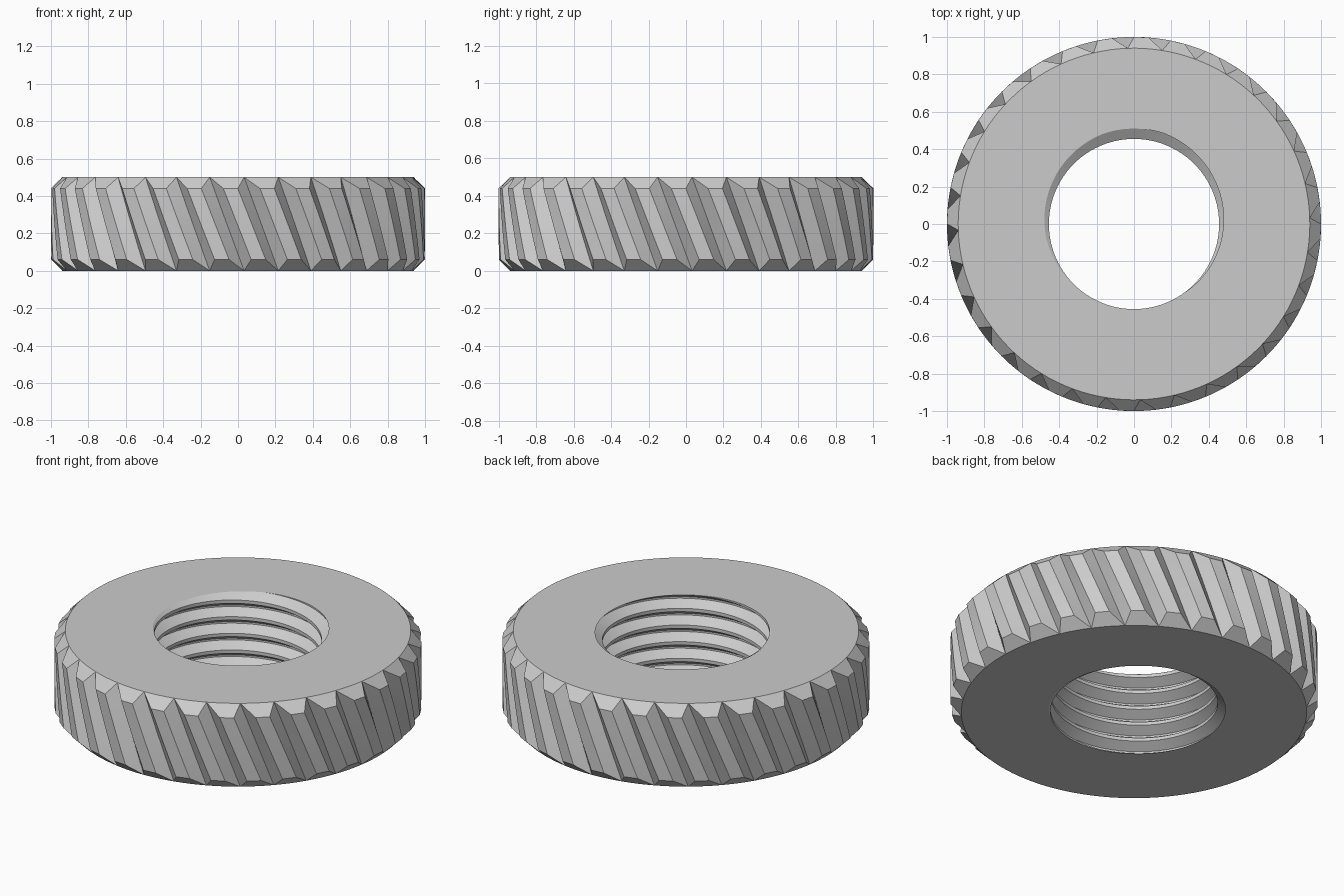
import bpy, bmesh, math
from mathutils import Vector

old = bpy.data.objects.get("Cube")
if old:
    bpy.data.objects.remove(old, do_unlink=True)

HEIGHT, CHAMFER, RADIUS = 0.5, 0.06, 1.0
RIM = RADIUS - CHAMFER                  # rim and groove floor radius
TEETH, SUB = 32, 4
PITCH = math.tau / TEETH                # the grooves twist by one tooth
OFFSET = math.radians(2)
HALF = math.radians(3.4)                # half of the groove opening
CREST, ROOT, LEAD = 0.455, 0.51, 0.1    # bore thread
STEPS = 6
COLS = TEETH * SUB

bm = bmesh.new()


def polar(r, a, z):
    return Vector((r * math.cos(a), r * math.sin(a), z))


def face(points):
    """Add a face, leaving out coincident corners."""
    kept = []
    for p in points:
        if all((p - q).length > 1e-6 for q in kept):
            kept.append(p)
    if len(kept) > 2:
        bm.faces.new([bm.verts.new(p) for p in kept])


def valley(k, t):
    z = HEIGHT * t
    return polar(RIM, OFFSET + (k - t) * PITCH, z)


def crest(k, t, side):
    z = CHAMFER + (HEIGHT - 2 * CHAMFER) * t
    return polar(RADIUS, OFFSET + (k - z / HEIGHT) * PITCH + side * HALF, z)


def column_angle(i):
    return OFFSET + i * math.tau / COLS


# Slanted teeth with V grooves between them
for k in range(TEETH):
    for s in range(STEPS):
        t, u = s / STEPS, (s + 1) / STEPS
        lines = [
            (valley(k, t), valley(k, u)),
            (crest(k, t, 1), crest(k, u, 1)),
            (crest(k + 1, t, -1), crest(k + 1, u, -1)),
            (valley(k + 1, t), valley(k + 1, u)),
        ]
        for (a, b), (c, d) in zip(lines, lines[1:]):
            face([a, c, d, b])
    # Chamfer at both ends of the tooth
    for t in (0, 1):
        first = (k - t) * SUB
        arc = [polar(RIM, column_angle(first + j), HEIGHT * t) for j in range(SUB + 1)]
        face(arc + [crest(k + 1, t, -1), crest(k, t, 1)])


# Helical thread in the bore
def thread_radius(z, a):
    u = (z - HEIGHT) / LEAD - (a - math.pi / 2) / math.tau
    w = abs(u - round(u))               # 0 at the root, 0.5 at the crest
    blend = min(max((w - 0.05) / 0.35, 0), 1)
    return ROOT + (CREST - ROOT) * blend


def thread_column(i):
    a = column_angle(i)
    turn = (a - math.pi / 2) / math.tau
    points = []
    for m in range(-8, 4):
        for u in (-0.05, 0.05, 0.4, 0.6):
            z = HEIGHT + LEAD * (m + u + turn)
            z = min(max(z, 0), HEIGHT)
            points.append(polar(thread_radius(z, a), a, z))
    return points


for i in range(COLS):
    left, right = thread_column(i), thread_column(i + 1)
    for j in range(len(left) - 1):
        face([left[j], right[j], right[j + 1], left[j + 1]])
    # Flat end faces
    for end, z in ((0, 0), (-1, HEIGHT)):
        face([left[end], right[end],
              polar(RIM, column_angle(i + 1), z), polar(RIM, column_angle(i), z)])

bmesh.ops.remove_doubles(bm, verts=bm.verts, dist=1e-5)
bmesh.ops.recalc_face_normals(bm, faces=bm.faces)

mesh = bpy.data.meshes.new("knurled_nut")
bm.to_mesh(mesh)
bm.free()

steel = bpy.data.materials.new("grey_metal")
steel.use_nodes = True
colour = (0.6, 0.6, 0.6, 1)
steel.diffuse_color = colour
steel.node_tree.nodes["Principled BSDF"].inputs["Base Color"].default_value = colour
mesh.materials.append(steel)

nut = bpy.data.objects.new("knurled_nut", mesh)
bpy.context.collection.objects.link(nut)
bpy.ops.object.select_all(action="DESELECT")
nut.select_set(True)
bpy.context.view_layer.objects.active = nut
bpy.ops.object.shade_smooth_by_angle(angle=math.radians(25))
